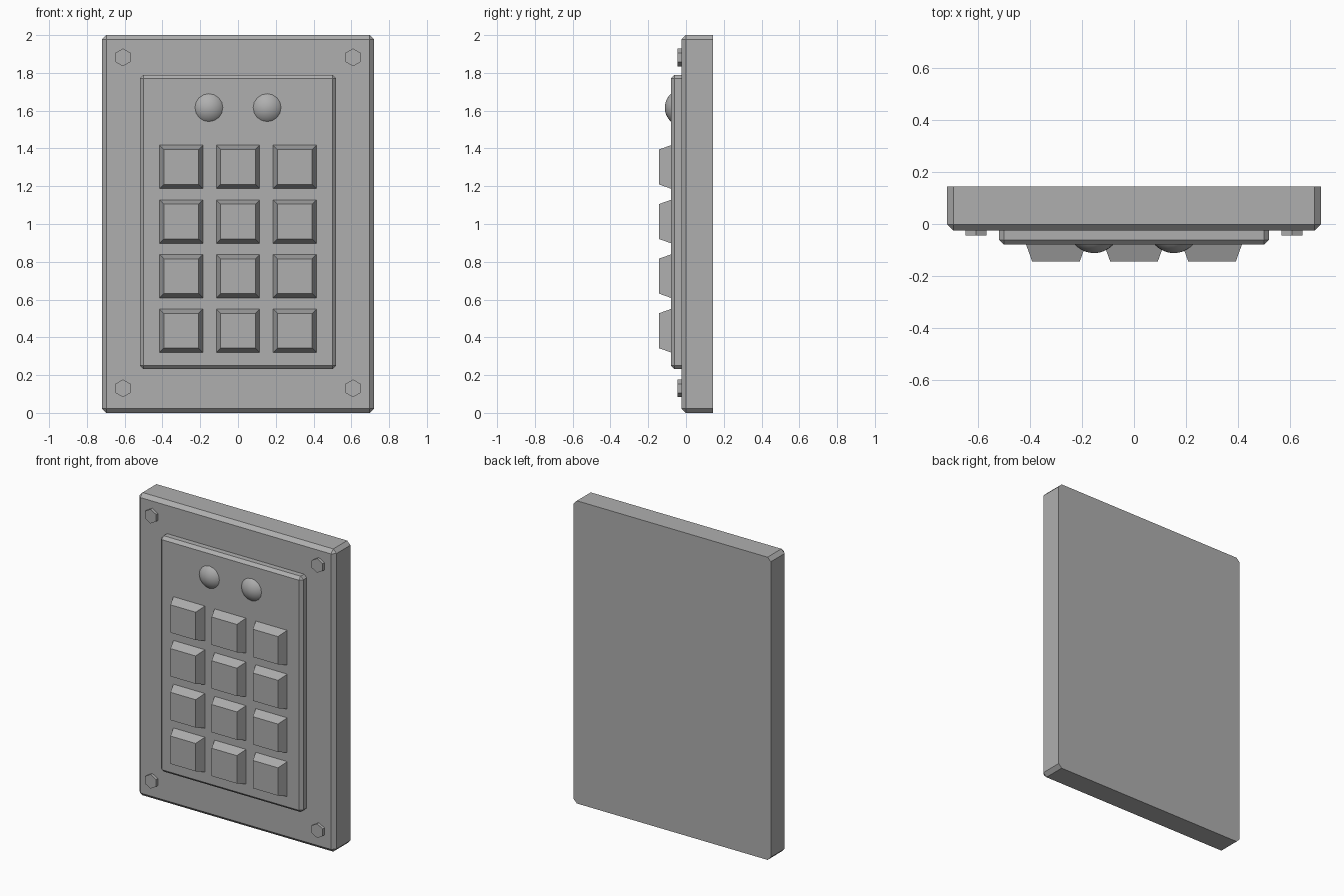
import bpy, bmesh, math
from mathutils import Matrix, Vector

if "Cube" in bpy.data.objects:
    bpy.data.objects.remove(bpy.data.objects["Cube"])

# Dark grey shared by every part
grey = bpy.data.materials.new("dark_grey")
grey.diffuse_color = (0.43, 0.43, 0.43, 1)
grey.use_nodes = True
grey.node_tree.nodes["Principled BSDF"].inputs["Base Color"].default_value = grey.diffuse_color


def finish(name, bm, smooth=False):
    bmesh.ops.recalc_face_normals(bm, faces=bm.faces)
    mesh = bpy.data.meshes.new(name)
    bm.to_mesh(mesh)
    bm.free()
    for p in mesh.polygons:
        p.use_smooth = smooth
    mesh.materials.append(grey)
    obj = bpy.data.objects.new(name, mesh)
    bpy.context.collection.objects.link(obj)
    return obj


def plate(name, half_x, z0, z1, front, back, chamfer):
    # Slab with chamfered front and corner edges, square back edges
    bm = bmesh.new()
    bmesh.ops.create_cube(bm, size=1)
    for v in bm.verts:
        v.co = (v.co.x * 2 * half_x,
                front if v.co.y < 0 else back,
                z0 if v.co.z < 0 else z1)
    edges = [e for e in bm.edges if any(v.co.y < back - 1e-4 for v in e.verts)]
    bmesh.ops.bevel(bm, geom=edges, offset=chamfer, offset_type='OFFSET',
                    segments=1, affect='EDGES')
    return finish(name, bm)


def prism(name, sides, r_back, r_front, x, z, front, back, spin):
    # Cone section along y, wide end at the back
    bm = bmesh.new()
    bmesh.ops.create_cone(bm, cap_ends=True, segments=sides, radius1=r_back,
                          radius2=r_front, depth=back - front,
                          matrix=Matrix.Rotation(spin, 4, 'Z'))
    bmesh.ops.transform(bm, verts=bm.verts,
                        matrix=Matrix.Translation((x, (front + back) / 2, z))
                        @ Matrix.Rotation(math.pi / 2, 4, 'X'))
    return finish(name, bm)


PLATE_Y, PANEL_Y = -0.025, -0.08

# Wall plate and raised keypad panel
plate("back_plate", 0.721, 0, 2, PLATE_Y, 0.144, 0.024)
plate("keypad_panel", 0.52, 0.232, 1.79, PANEL_Y, PLATE_Y, 0.019)

# Tapered square keys, 4 rows of 3
for row in range(4):
    for col in range(3):
        prism(f"key_{row}_{col}", 4, 0.115 * math.sqrt(2), 0.092 * math.sqrt(2),
              (col - 1) * 0.301, 1.302 - row * 0.289, -0.144, PANEL_Y, math.pi / 4)

# Hexagonal bolts in the corners, points up and down
for x in (-0.609, 0.609):
    for z in (0.13, 1.882):
        prism("bolt", 6, 0.047, 0.047, x, z, -0.044, PLATE_Y, 0)

# Domed indicator lights: shallow caps of larger spheres
CAP_R, CAP_H, SPHERE_R = 0.074, 0.032, 0.1016
for x in (-0.154, 0.154):
    bm = bmesh.new()
    bmesh.ops.create_uvsphere(bm, u_segments=16, v_segments=24, radius=SPHERE_R)
    bmesh.ops.bisect_plane(bm, geom=bm.verts[:] + bm.edges[:] + bm.faces[:],
                           plane_co=Vector((0, 0, SPHERE_R - CAP_H)),
                           plane_no=Vector((0, 0, 1)), clear_inner=True)
    bmesh.ops.transform(bm, verts=bm.verts,
                        matrix=Matrix.Translation((x, PANEL_Y + SPHERE_R - CAP_H, 1.616))
                        @ Matrix.Rotation(math.pi / 2, 4, 'X'))
    finish("indicator_light", bm, smooth=True)
